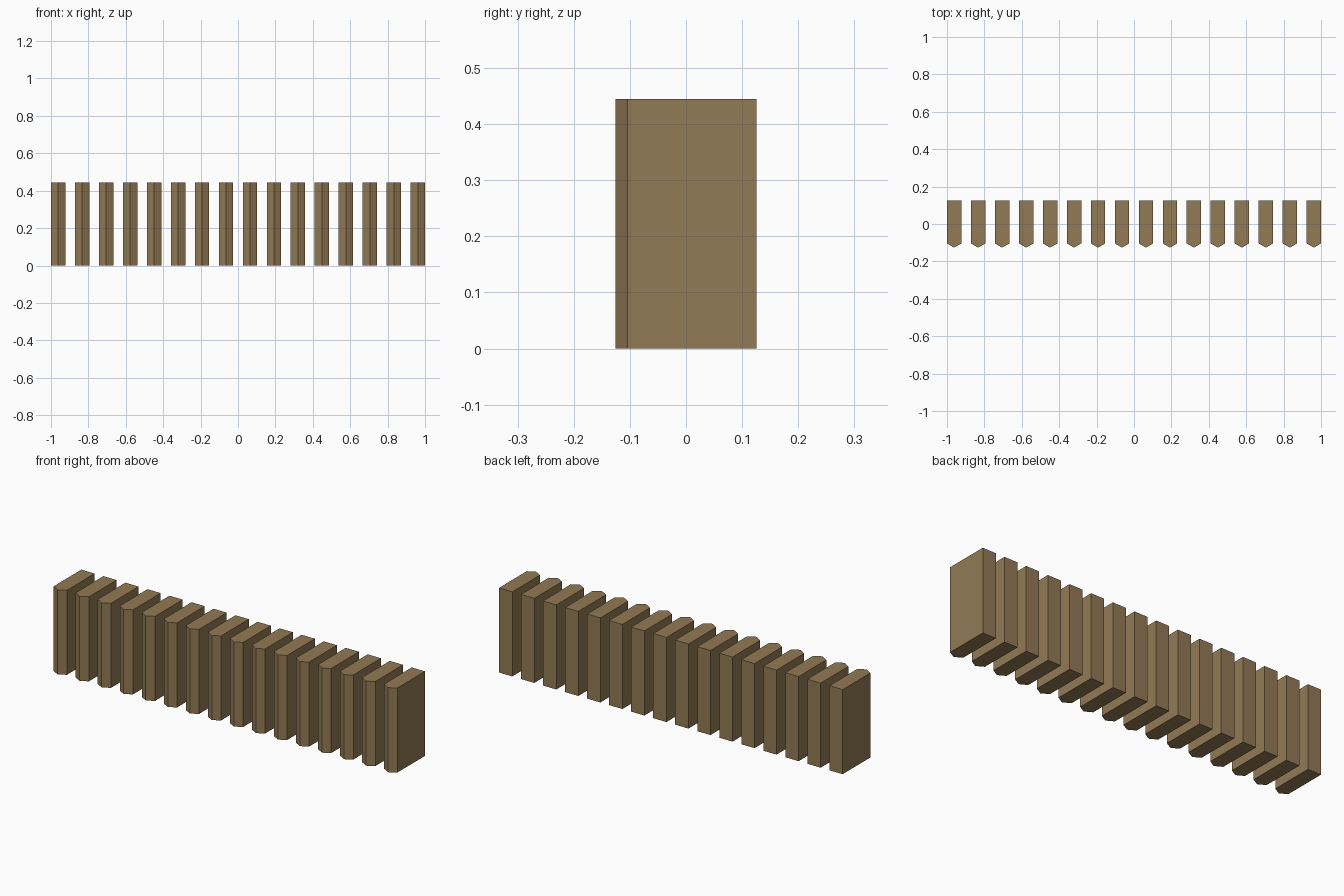
import bpy
import bmesh

if "Cube" in bpy.data.objects:
    bpy.data.objects.remove(bpy.data.objects["Cube"])

COUNT = 16
WIDTH = 0.077
HEIGHT = 0.445
BACK, SHOULDER, TIP = 0.126, -0.104, -0.126
PITCH = (2.0 - WIDTH) / (COUNT - 1)

wood = bpy.data.materials.new("brown_wood")
wood.diffuse_color = (0.29, 0.195, 0.09, 1.0)
wood.use_nodes = True
wood.node_tree.nodes["Principled BSDF"].inputs["Base Color"].default_value = wood.diffuse_color

# Slat: flat back and sides, shallow pointed front, extruded upwards
h = WIDTH / 2
profile = [(-h, BACK), (-h, SHOULDER), (0, TIP), (h, SHOULDER), (h, BACK)]
mesh = bpy.data.meshes.new("slat")
bm = bmesh.new()
base = bm.faces.new([bm.verts.new((x, y, 0)) for x, y in profile])
top = bmesh.ops.extrude_face_region(bm, geom=[base], use_keep_orig=True)["geom"]
bmesh.ops.translate(bm, vec=(0, 0, HEIGHT),
                    verts=[g for g in top if isinstance(g, bmesh.types.BMVert)])
bmesh.ops.recalc_face_normals(bm, faces=bm.faces)
bm.to_mesh(mesh)
bm.free()
mesh.materials.append(wood)

# Row of evenly spaced slats sharing one mesh
for i in range(COUNT):
    slat = bpy.data.objects.new(f"slat_{i + 1:02d}", mesh)
    slat.location.x = -1.0 + h + i * PITCH
    bpy.context.collection.objects.link(slat)
